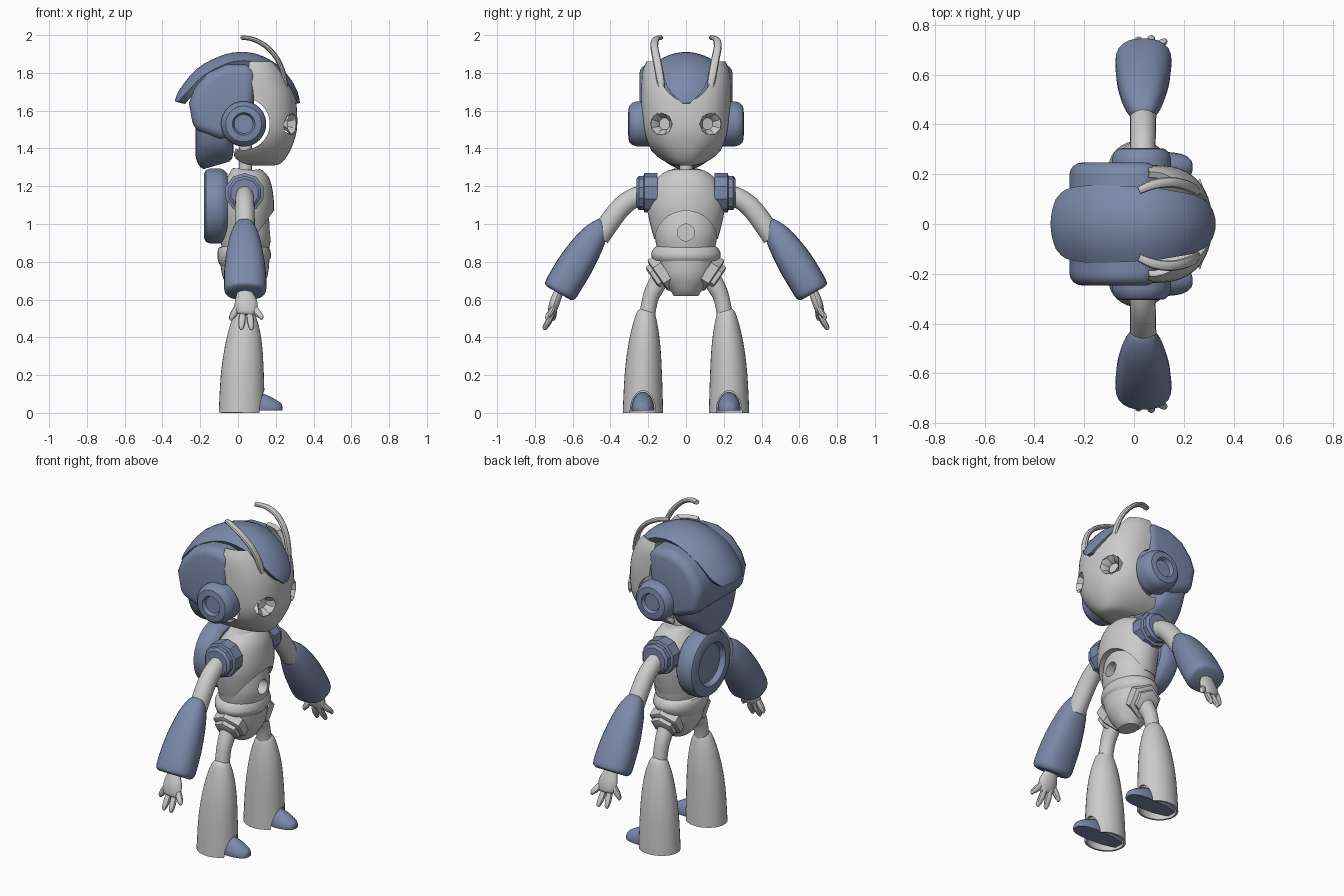
import bpy, bmesh
from math import sin, cos, pi, radians, copysign
from mathutils import Vector

X, Y = Vector((1, 0, 0)), Vector((0, 1, 0))
BLUE = bpy.data.materials.new("slate_blue")
BLUE.diffuse_color = (0.2, 0.25, 0.4, 1)


def spline(rows, k):
    """Catmull-Rom interpolation of rows of numbers."""
    out, m = [], len(rows)
    for i in range(m - 1):
        quad = (rows[max(i - 1, 0)], rows[i], rows[i + 1], rows[min(i + 2, m - 1)])
        for j in range(k):
            t = j / k
            out.append([0.5 * (2 * b + (c - a) * t + (2 * a - 5 * b + 4 * c - d) * t * t
                               + (3 * b - a - 3 * c + d) * t ** 3) for a, b, c, d in zip(*quad)])
    return out + [list(rows[-1])]


def modify(ob, kind, **props):
    m = ob.modifiers.new(kind, kind)
    for key, val in props.items():
        setattr(m, key, val)
    bpy.context.view_layer.objects.active = ob
    bpy.ops.object.modifier_apply(modifier=m.name)


def cut(ob, cutter):
    modify(ob, 'BOOLEAN', operation='DIFFERENCE', solver='EXACT', object=cutter)
    bpy.data.objects.remove(cutter)


def loft(name, rings, color=None, closed=True, caps=(1, 1)):
    bm = bmesh.new()
    vs = [[bm.verts.new(p) for p in r] for r in rings]
    n = len(vs[0])
    for a, b in zip(vs, vs[1:]):
        for j in range(n if closed else n - 1):
            k = (j + 1) % n
            bm.faces.new((a[j], a[k], b[k], b[j]))
    for want, ring in zip(caps, (vs[0], vs[-1])):
        if want:
            bm.faces.new(ring)
    bmesh.ops.recalc_face_normals(bm, faces=bm.faces)
    me = bpy.data.meshes.new(name)
    bm.to_mesh(me)
    bm.free()
    if color:
        me.materials.append(color)
    ob = bpy.data.objects.new(name, me)
    bpy.context.collection.objects.link(ob)
    return ob


def tube(name, rows, color=None, ref=X, n=20, sub=3, e=2, caps=(1, 1)):
    """Rows are (x, y, z, radius along ref, other radius); e is the superellipse power."""
    rows = spline(rows, sub)
    pts = [Vector(r[:3]) for r in rows]
    pw = lambda c: copysign(abs(c) ** (2 / e), c)
    rings = []
    for i, (p, r) in enumerate(zip(pts, rows)):
        t = (pts[min(i + 1, len(pts) - 1)] - pts[max(i - 1, 0)]).normalized()
        u = (ref - t * ref.dot(t)).normalized()
        v = t.cross(u)
        rings.append([p + u * r[3] * pw(cos(2 * pi * j / n)) + v * r[4] * pw(sin(2 * pi * j / n))
                      for j in range(n)])
    return loft(name, rings, color, caps=caps)


def turned(name, centre, axis, profile, color=None, n=24, caps=(1, 1)):
    """Profile of (radius, distance along axis)."""
    q = Vector(axis).to_track_quat('Z', 'Y')
    rings = [[Vector(centre) + q @ Vector((r * cos(2 * pi * (j + .5) / n), r * sin(2 * pi * (j + .5) / n), d))
              for j in range(n)] for r, d in profile]
    return loft(name, rings, color, caps=caps)


def cutter(x0, x1, y, z, a, b, n=32):
    return tube("cutter", [(x0, y, z, a, b), (x1, y, z, a, b)], ref=Y, n=n, sub=1)


# Face mask: hollow shell with crest notch, ear opening and eye holes
rows = spline([(1.86, .06, .22, .21), (1.8, .06, .26, .232), (1.7, .08, .30, .237), (1.6, .08, .312, .237),
               (1.5, .06, .312, .232), (1.42, .02, .29, .205), (1.36, -.02, .26, .155),
               (1.32, .03, .225, .09), (1.31, .08, .19, .04)], 3)
phis = [-pi / 2 + pi * j / 24 for j in range(25)]
face = loft("face_mask", [[(xb + (xf - xb) * max(cos(p), 0) ** .83, copysign(w * abs(sin(p)) ** .83, p), z)
                           for p in phis] for z, xb, xf, w in rows], closed=False, caps=(0, 1))
modify(face, 'SOLIDIFY', thickness=.025, offset=-1)
cut(face, cutter(-.2, .6, 0, 1.91, .165, .26))
cut(face, turned("cutter", (.03, -.5, 1.53), Y, [(.138, 0), (.138, 1)], n=40))
for s in (1, -1):
    cut(face, cutter(.2, .5, .13 * s, 1.53, .058, .058, 8))
    turned("eye_socket", (.285, .13 * s, 1.53), (-.93, -.35 * s, 0),
           [(.062, 0), (.037, .03), (.033, .05)], n=8, caps=(0, 1))

# Skull: rounded extrusion of its side profile
side = [(.1, 1.82), (.04, 1.845), (-.06, 1.845), (-.16, 1.80), (-.23, 1.72), (-.26, 1.64),
        (-.235, 1.5), (-.1, 1.45), (.07, 1.47)]
skull = loft("skull", [[(x, y, z) for x, z in side] for y in (-.247, .247)], BLUE)
modify(skull, 'BEVEL', width=.05, segments=4, limit_method='ANGLE', angle_limit=radians(50))
tube("neck_guard", [(-.115, 0, 1.31, .07, .05), (-.12, 0, 1.33, .09, .1), (-.125, 0, 1.37, .1, .155),
                    (-.125, 0, 1.42, .1, .195), (-.125, 0, 1.5, .1, .225), (-.125, 0, 1.58, .1, .23)],
     BLUE, e=4, n=32)

# Crest: domed band over the head ending in a tongue on the forehead
band = spline([(-.335, 1.65, .10), (-.31, 1.71, .14), (-.22, 1.82, .155), (-.1, 1.887, .155), (0, 1.91, .15),
               (.1, 1.90, .145), (.2, 1.85, .13), (.27, 1.78, .115), (.315, 1.70, .08), (.328, 1.64, .02)], 3)
rings = []
for x, z, w in band:
    inward = (Vector((0, 0, 1.6)) - Vector((x, 0, z))).normalized()
    rings.append([Vector((x, w * k / 6, z)) + inward * .05 * (w / .155 * k / 6) ** 2 for k in range(-6, 7)])
crest = loft("head_crest", rings, BLUE, closed=False, caps=(0, 0))
modify(crest, 'SOLIDIFY', thickness=.04, offset=-1)

# Neck and torso
turned("neck", (.04, 0, 1.22), (0, 0, 1), [(.036, 0), (.036, .2)], n=16)
chest = tube("chest", [(.04, 0, .92, .132, .168), (.042, 0, 1.0, .138, .19), (.045, 0, 1.1, .146, .205),
                       (.045, 0, 1.2, .133, .18), (.04, 0, 1.25, .11, .145), (.035, 0, 1.28, .08, .1),
                       (.035, 0, 1.29, .06, .07)], n=32)
cut(chest, cutter(.06, .4, 0, .91, .165, .16))
belly = tube("belly", [(.04, 0, .85, .12, .148), (.04, 0, .93, .135, .165), (.04, 0, 1.0, .128, .165),
                       (.04, 0, 1.09, .11, .15)], n=32)
cut(belly, cutter(.115, .4, 0, .955, .045, .045, 16))
tube("hip_belt", [(.035, 0, .785, .125, .155), (.033, 0, .81, .138, .175), (.033, 0, .84, .142, .184),
                  (.035, 0, .87, .135, .172), (.035, 0, .885, .12, .15)], n=32)
tube("pelvis", [(.04, 0, .62, .05, .065), (.04, 0, .65, .08, .085), (.038, 0, .72, .118, .135),
                (.036, 0, .8, .13, .16)], n=32)
turned("backpack", (-.075, 0, 1.095), -X, [(.17, -.02), (.192, 0), (.2, .02), (.2, .07), (.19, .095), (.17, .105),
                                           (.13, .105), (.115, .075)], BLUE, n=40)

for s in (1, -1):
    # Antenna and ear pod
    tube("antenna", [(.255, .125 * s, 1.70, .016, .014), (.245, .138 * s, 1.78, .022, .014),
                     (.21, .155 * s, 1.87, .022, .014), (.15, .168 * s, 1.94, .021, .014),
                     (.08, .16 * s, 1.978, .02, .013), (.02, .135 * s, 1.987, .016, .012)], ref=Y, n=10)
    turned("ear_pod", (.03, .19 * s, 1.53), Y * s, [(.12, 0), (.12, .07), (.112, .095), (.095, .112), (.06, .116),
                                                    (.05, .095)], BLUE, n=28)

    # Shoulder, arm and forearm
    turned("shoulder", (.035, .15 * s, 1.165), Y * s, [(.105, 0), (.105, .07), (.09, .075), (.09, .1),
                                                       (.075, .112)], BLUE, n=10)
    tube("upper_arm", [(.035, .22 * s, 1.16, .045, .05), (.035, .29 * s, 1.13, .05, .053),
                       (.036, .36 * s, 1.07, .052, .055), (.037, .46 * s, .93, .053, .055)])
    tube("forearm", [(.035, .432 * s, 1.015, .025, .02), (.035, .447 * s, .995, .05, .042),
                     (.035, .495 * s, .925, .08, .073), (.036, .575 * s, .80, .105, .093),
                     (.038, .645 * s, .685, .113, .094), (.038, .665 * s, .645, .108, .09),
                     (.038, .672 * s, .632, .09, .07)], BLUE, e=2.4, n=24)

    # Hand with four fingers
    tube("palm", [(.035, .675 * s, .64, .04, .025), (.042, .695 * s, .585, .06, .028),
                  (.046, .71 * s, .535, .055, .022), (.046, .715 * s, .52, .035, .012)], n=14)
    for x0, z0, x1, z1, y1 in ((0, .57, -.035, .495, .70), (.025, .54, .018, .445, .742),
                               (.06, .54, .07, .445, .748), (.085, .56, .122, .5, .735)):
        y0 = .70 * s
        tube("finger", [(x0, y0, z0, .014, .014), ((x0 + x1) / 2, (y0 + y1 * s) / 2, (z0 + z1) / 2, .019, .017),
                        (x1, y1 * s, z1 + .008, .014, .012), (x1, y1 * s, z1 - .006, .005, .005)], n=10)

    # Hip joint and leg
    out = (0, .8 * s, -.55)
    turned("hip_joint", (.04, .105 * s, .755), out, [(.1, 0), (.1, .05), (.088, .056), (.075, .056),
                                                     (.075, .078), (.06, .085)], n=6)
    tube("thigh", [(.035, .125 * s, .73, .045, .05), (.035, .165 * s, .66, .045, .047),
                   (.035, .19 * s, .6, .042, .042), (.036, .212 * s, .48, .042, .042)])
    leg = tube("lower_leg", [(.036, .212 * s, .55, .025, .03), (.036, .213 * s, .53, .05, .048),
                             (.034, .216 * s, .46, .077, .067), (.03, .221 * s, .35, .099, .086),
                             (.023, .226 * s, .2, .114, .099), (.02, .228 * s, .0, .122, .107)],
               n=32, caps=(1, 0))
    modify(leg, 'SOLIDIFY', thickness=.012, offset=-1)
    cut(leg, cutter(.04, .4, .228 * s, 0, .068, .118))

    # Foot with flat sole
    foot = tube("foot", [(-.08, .228 * s, .02, .03, .05), (0, .228 * s, .02, .055, .088),
                         (.09, .228 * s, .02, .06, .09), (.15, .228 * s, .02, .06, .075),
                         (.2, .228 * s, .02, .05, .05), (.228, .228 * s, .02, .03, .03),
                         (.235, .228 * s, .02, .012, .012)], BLUE, ref=Y)
    for v in foot.data.vertices:
        v.co.z = max(v.co.z, .012)

# Smooth shading with sharp edges kept
for ob in bpy.data.objects:
    ob.select_set(ob.type == 'MESH')
bpy.context.view_layer.objects.active = face
bpy.ops.object.shade_smooth_by_angle(angle=radians(35))
